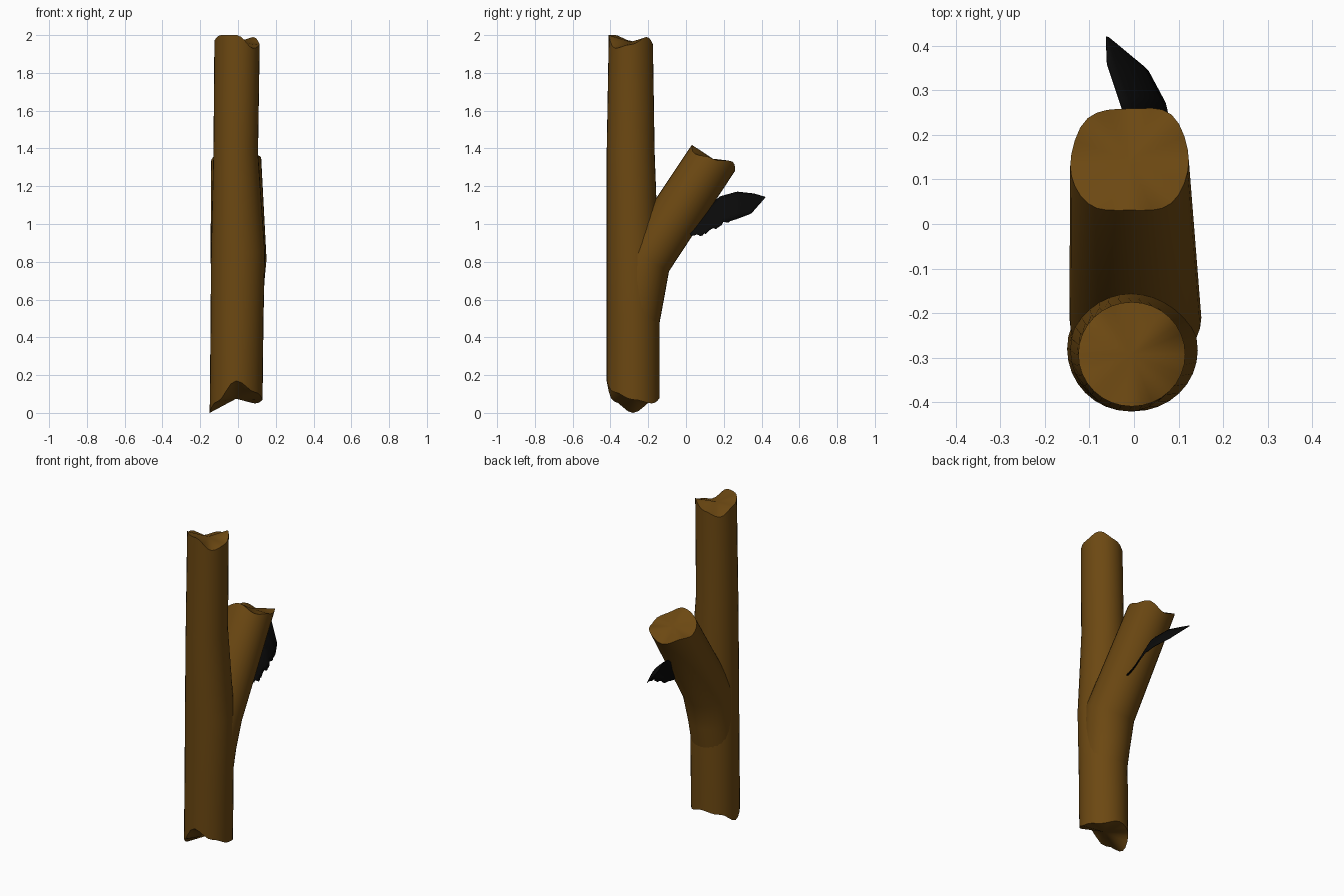
import bpy, bmesh, math, random
from mathutils import Vector

if "Cube" in bpy.data.objects:
    bpy.data.objects.remove(bpy.data.objects["Cube"])

random.seed(4)
SEG = 32


def material(name, rgb):
    m = bpy.data.materials.new(name)
    m.diffuse_color = (*rgb, 1)
    m.use_nodes = True
    m.node_tree.nodes["Principled BSDF"].inputs["Base Color"].default_value = m.diffuse_color
    return m


def rim(values, t):
    """Cosine blend round a closed loop of control values, t in 0..1."""
    f = t * len(values)
    i = int(f)
    k = (1 - math.cos((f - i) * math.pi)) / 2
    return values[i % len(values)] * (1 - k) + values[(i + 1) % len(values)] * k


def finish(name, bm, mat, angle):
    bmesh.ops.recalc_face_normals(bm, faces=bm.faces)
    mesh = bpy.data.meshes.new(name)
    bm.to_mesh(mesh)
    bm.free()
    mesh.materials.append(mat)
    ob = bpy.data.objects.new(name, mesh)
    bpy.context.collection.objects.link(ob)
    bpy.ops.object.select_all(action='DESELECT')
    ob.select_set(True)
    bpy.context.view_layer.objects.active = ob
    bpy.ops.object.shade_smooth_by_angle(angle=math.radians(angle))
    return ob


def log(name, rings, mat):
    """Loft rings of (centre, x radius, second axis, axis direction, rim offsets), capped."""
    bm = bmesh.new()
    loops = []
    for c, rx, v, d, offs in rings:
        loop = []
        for i in range(SEG):
            a = math.tau * i / SEG
            p = Vector(c) + Vector((rx * math.cos(a), 0, 0)) + Vector(v) * math.sin(a)
            loop.append(bm.verts.new(p + Vector(d) * rim(offs, i / SEG)))
        loops.append(loop)
    for lo, hi in zip(loops, loops[1:]):
        for i in range(SEG):
            j = (i + 1) % SEG
            bm.faces.new((lo[i], lo[j], hi[j], hi[i]))
    for loop in (loops[0], loops[-1]):
        mid = bm.verts.new(sum((p.co for p in loop), Vector()) / SEG)
        for i in range(SEG):
            bm.faces.new((loop[i], loop[(i + 1) % SEG], mid))
    return finish(name, bm, mat, 40)


bark = material("bark", (0.15, 0.065, 0.006))
dark = material("dark_leaf", (0.003, 0.003, 0.003))
UP = (0, 0, 1)

# Upright trunk with jagged broken ends
log("trunk", [
    ((-0.01, -0.28, 0), 0.14, (0, 0.14, 0), UP, [.07, .05, .08, .06, 0, .06, .17, .11]),
    ((-0.005, -0.28, 0.5), 0.14, (0, 0.14, 0), UP, [0]),
    ((0, -0.283, 0.85), 0.143, (0, 0.137, 0), UP, [0]),
    ((-0.012, -0.293, 1.38), 0.118, (0, 0.127, 0), UP, [0]),
    ((-0.005, -0.292, 2), 0.12, (0, 0.117, 0), UP,
     [-.05, -.01, -.05, -.08, -.03, 0, 0, -.07]),
], bark)

# Side branch growing out of the back of the trunk
D = (0, 0.555, 0.832)
log("branch", [
    ((-0.005, -0.275, 0.45), 0.13, (0, 0.13, 0), UP, [0]),
    ((-0.003, -0.25, 0.62), 0.136, (0, 0.133, -0.02), UP, [0]),
    ((0.003, -0.21, 0.815), 0.148, (0, 0.12, -0.065), D, [0]),
    ((-0.01, 0.142, 1.345), 0.133, (0, 0.111, -0.074), D,
     [0, .045, .01, .03, -.02, -.03, 0, -.03]),
], bark)


def along(points, t):
    f = min(t * (len(points) - 1), len(points) - 1.0001)
    i = int(f)
    return Vector(points[i]).lerp(Vector(points[i + 1]), f - i)


# Curved dark leaf under the branch, ragged near its base and pointed at the tip
upper = [(0, 0, .98), (0, .08, 1.06), (0, .18, 1.145), (-.03, .27, 1.17),
         (-.06, .36, 1.16), (-.062, .42, 1.142)]
lower = [(.085, .03, .935), (.09, .10, .945), (.085, .20, 1.005), (.07, .27, 1.027),
         (.03, .345, 1.055), (-.058, .418, 1.138)]
bm = bmesh.new()
ROWS, COLS = 48, 6
grid = []
for r in range(ROWS + 1):
    t = r / ROWS
    a, b = along(upper, t), along(lower, t)
    if t < 0.5:
        b += (b - a).normalized() * random.uniform(-0.012, 0.008)
    row = []
    for c in range(COLS + 1):
        s = c / COLS
        bulge = 0.016 * math.sin(math.pi * s) * math.sin(math.pi * t)
        row.append(bm.verts.new(a.lerp(b, s) + Vector((.6, .5, .6)) * bulge))
    grid.append(row)
for r in range(ROWS):
    for c in range(COLS):
        bm.faces.new((grid[r][c], grid[r][c + 1], grid[r + 1][c + 1], grid[r + 1][c]))
leaf = finish("leaf", bm, dark, 40)
solid = leaf.modifiers.new("thickness", 'SOLIDIFY')
solid.thickness = 0.004
solid.offset = 0
